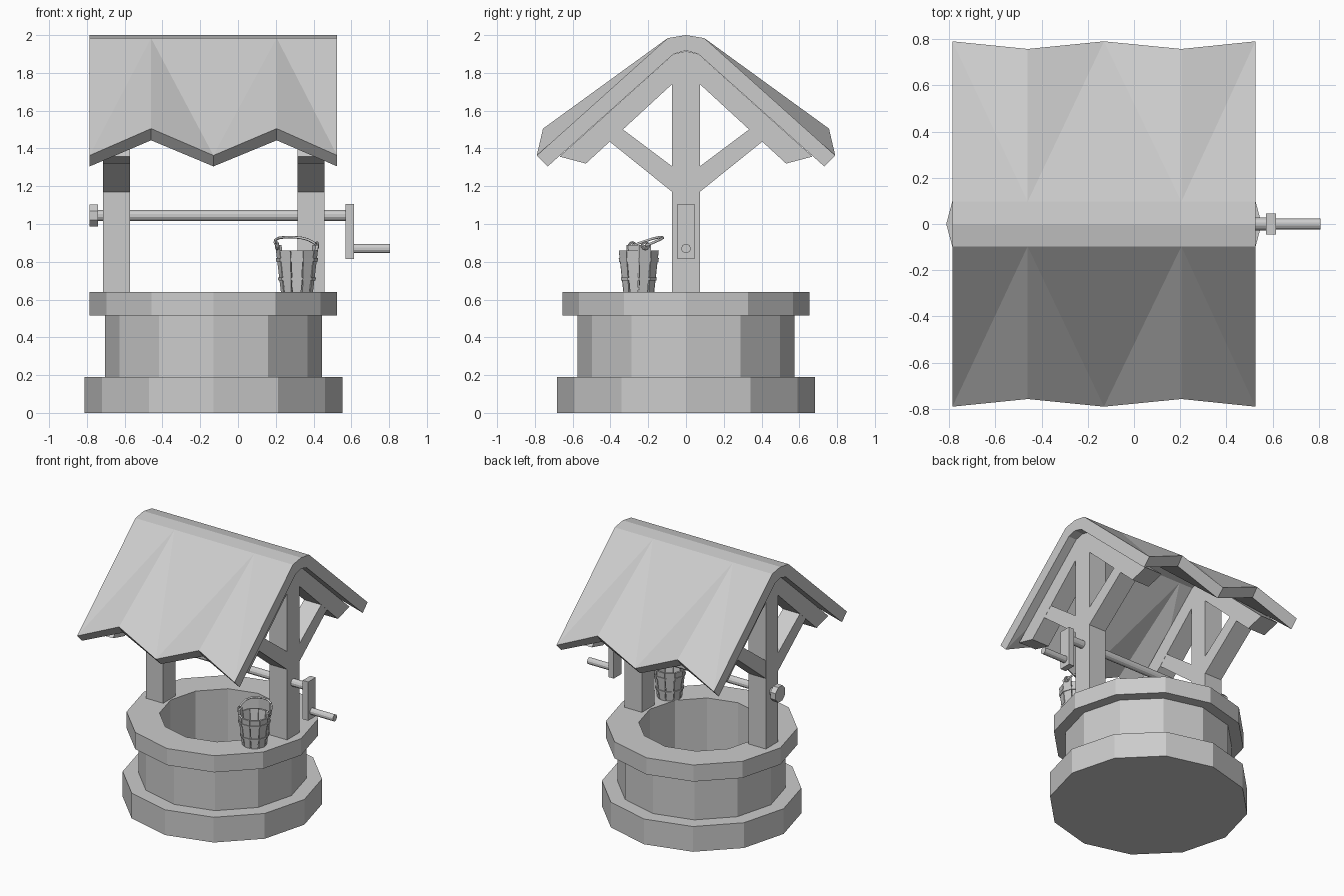
import bpy, bmesh, math
from mathutils import Matrix, Vector

if "Cube" in bpy.data.objects:
    bpy.data.objects.remove(bpy.data.objects["Cube"])

CX = -0.13  # axis of the well


def make(name, verts, faces):
    me = bpy.data.meshes.new(name)
    bm = bmesh.new()
    vs = [bm.verts.new(v) for v in verts]
    for f in faces:
        bm.faces.new([vs[i] for i in f])
    bmesh.ops.remove_doubles(bm, verts=bm.verts, dist=1e-5)
    bmesh.ops.recalc_face_normals(bm, faces=bm.faces)
    bm.to_mesh(me)
    bm.free()
    ob = bpy.data.objects.new(name, me)
    bpy.context.collection.objects.link(ob)
    return ob


def lathe(name, profile, n, center, closed=False):
    """Revolve (radius, z) points around a vertical axis with n flat sides."""
    m = len(profile)
    verts = [(center[0] + r * math.cos(2 * math.pi * k / n),
              center[1] + r * math.sin(2 * math.pi * k / n), z)
             for k in range(n) for r, z in profile]
    faces = []
    for k in range(n):
        for i in range(m if closed else m - 1):
            a, b = k * m, (k + 1) % n * m
            j = (i + 1) % m
            q = [a + i, b + i, b + j, a + j]
            if profile[i][0] == 0:
                q.remove(b + i)
            if profile[j][0] == 0:
                q.remove(b + j)
            faces.append(q)
    return make(name, verts, faces)


def prism_x(name, pts, x0, x1):
    """Extrude a (y, z) outline along x."""
    n = len(pts)
    verts = [(x, y, z) for x in (x0, x1) for y, z in pts]
    faces = [list(range(n)), list(range(n, 2 * n))]
    faces += [[i, (i + 1) % n, n + (i + 1) % n, n + i] for i in range(n)]
    return make(name, verts, faces)


def rod_x(name, r, x0, x1, z, n):
    a = math.pi / n
    pts = [(r * math.cos(a + 2 * math.pi * k / n), z + r * math.sin(a + 2 * math.pi * k / n))
           for k in range(n)]
    return prism_x(name, pts, x0, x1)


def rect(y0, y1, z0, z1):
    return [(y0, z0), (y1, z0), (y1, z1), (y0, z1)]


# Stone well: base, wall and rim in one twelve-sided profile
lathe("stone_well", [(0, 0), (0.682, 0), (0.682, 0.19), (0.575, 0.19), (0.575, 0.515),
                     (0.655, 0.515), (0.655, 0.64), (0.43, 0.64), (0.43, 0.02), (0, 0.02)],
      12, (CX, 0))

# Posts with rafters and braces at both ends
rafter = [(0, 1.915), (0.065, 1.9), (0.67, 1.357), (0.53, 1.32), (0, 1.808)]
brace = [(0, 1.11), (0.073, 1.17), (0.425, 1.453), (0.36, 1.52), (0.073, 1.305), (0, 1.25)]
for side, x in (("left", CX - 0.513), ("right", CX + 0.517)):
    x0, x1 = x - 0.072, x + 0.072
    prism_x(side + "_post", rect(-0.073, 0.073, 0.64, 1.89), x0, x1)
    for face, s in (("front", -1), ("back", 1)):
        prism_x(f"{side}_{face}_rafter", [(s * y, z) for y, z in rafter], x0, x1)
        prism_x(f"{side}_{face}_brace", [(s * y, z) for y, z in brace], x0 + .001, x1 - .001)

# Roof: folded slab with zigzag eaves
cols = [-0.785, -0.46, -0.13, 0.205, 0.525]
verts, faces = [], []
for i, x in enumerate(cols):
    eo, ei = ((0.757, 1.505), (0.708, 1.443)) if i % 2 else ((0.79, 1.363), (0.732, 1.305))
    outer = [(-eo[0], eo[1]), (-0.097, 1.984), (0, 2), (0.097, 1.984), eo]
    inner = [ei, (0.065, 1.9), (0, 1.918), (-0.065, 1.9), (-ei[0], ei[1])]
    verts += [(x, y, z) for y, z in outer + inner]
for i in range(4):
    for k in range(10):
        a, b = i * 10 + k, i * 10 + (k + 1) % 10
        c, d = b + 10, a + 10
        if k in (0, 3, 5, 8):  # slopes fold from the raised eave points
            top_first = k in (3, 8)
            top_a = top_first == (i % 2 == 1)
            faces += [[a, b, c], [a, c, d]] if top_a else [[a, b, d], [b, c, d]]
        else:
            faces.append([a, b, c, d])
for e in (0, 40):
    faces += [[e + k, e + k + 1, e + 8 - k, e + 9 - k] for k in range(4)]
make("roof", verts, faces)

# Winding axle and crank
rod_x("axle", 0.029, -0.76, 0.58, 1.045, 12)
rod_x("axle_cap", 0.062, -0.785, -0.742, 1.045, 8)
prism_x("crank_arm", rect(-0.045, 0.045, 0.815, 1.107), 0.57, 0.615)
rod_x("crank_handle", 0.025, 0.6, 0.806, 0.87, 12)

# Bucket standing on the rim
BX, BY, Z0, Z1 = 0.312, -0.25, 0.64, 0.86
TURN = math.radians(18)
N = 10


def radius(z):
    return 0.082 + (z - Z0) / (Z1 - Z0) * 0.024


place = Matrix.Translation((BX, BY, 0)) @ Matrix.Rotation(TURN, 4, 'Z')
for k in range(N):
    rot = place @ Matrix.Rotation(2 * math.pi * k / N, 4, 'Z')
    vs = []
    top = Z1 + (0.03 if k in (0, N // 2) else 0)  # two tall staves carry the bail
    for z in (Z0, top):
        r = radius(z)
        w = r * math.tan(math.pi / N) * (0.84 if z == Z0 else 0.96)
        vs += [rot @ Vector(p) for p in ((r, -w, z), (r, w, z), (r - .014, w * .86, z), (r - .014, -w * .86, z))]
    make(f"bucket_stave_{k}", vs, [[0, 1, 2, 3], [4, 5, 6, 7]] +
         [[i, (i + 1) % 4, 4 + (i + 1) % 4, 4 + i] for i in range(4)])
for name, za, zb in (("lower", 0.7, 0.717), ("upper", 0.8, 0.82)):
    ra, rb = radius(za) + 0.01, radius(zb) + 0.01
    hoop = lathe(f"bucket_{name}_hoop", [(ra, za), (rb, zb), (rb - .012, zb), (ra - .012, za)],
                 N, (0, 0), True)
    hoop.matrix_world = place @ Matrix.Rotation(math.pi / N, 4, 'Z')
lathe("bucket_floor", [(0, 0.65), (0.08, 0.65), (0.08, 0.665), (0, 0.665)], N, (BX, BY))

# Bucket rings and tilted bail
for s in (-1, 1):
    bpy.ops.mesh.primitive_torus_add(major_radius=0.018, minor_radius=0.006,
                                     major_segments=10, minor_segments=6)
    ring = bpy.context.object
    ring.name = "bail_ring_" + ("left" if s < 0 else "right")
    ring.matrix_world = (place @ Matrix.Translation((s * 0.111, 0, 0.885))
                         @ Matrix.Rotation(math.pi / 2, 4, 'Y'))
cu = bpy.data.curves.new("bucket_bail", 'CURVE')
cu.dimensions = '3D'
cu.bevel_depth = 0.007
cu.bevel_resolution = 1
cu.use_fill_caps = True
half = [(0.113, 0), (0.108, 0.05), (0.09, 0.095), (0.06, 0.122), (0.025, 0.132)]
path = [(-x, l) for x, l in half] + [(x, l) for x, l in reversed(half)]
sp = cu.splines.new('POLY')
sp.points.add(len(path) - 1)
tilt = math.radians(20)
for p, (x, l) in zip(sp.points, path):
    p.co = (x, l * math.cos(tilt), 0.885 + l * math.sin(tilt), 1)
bail = bpy.data.objects.new("bucket_bail", cu)
bail.matrix_world = place
bpy.context.collection.objects.link(bail)
